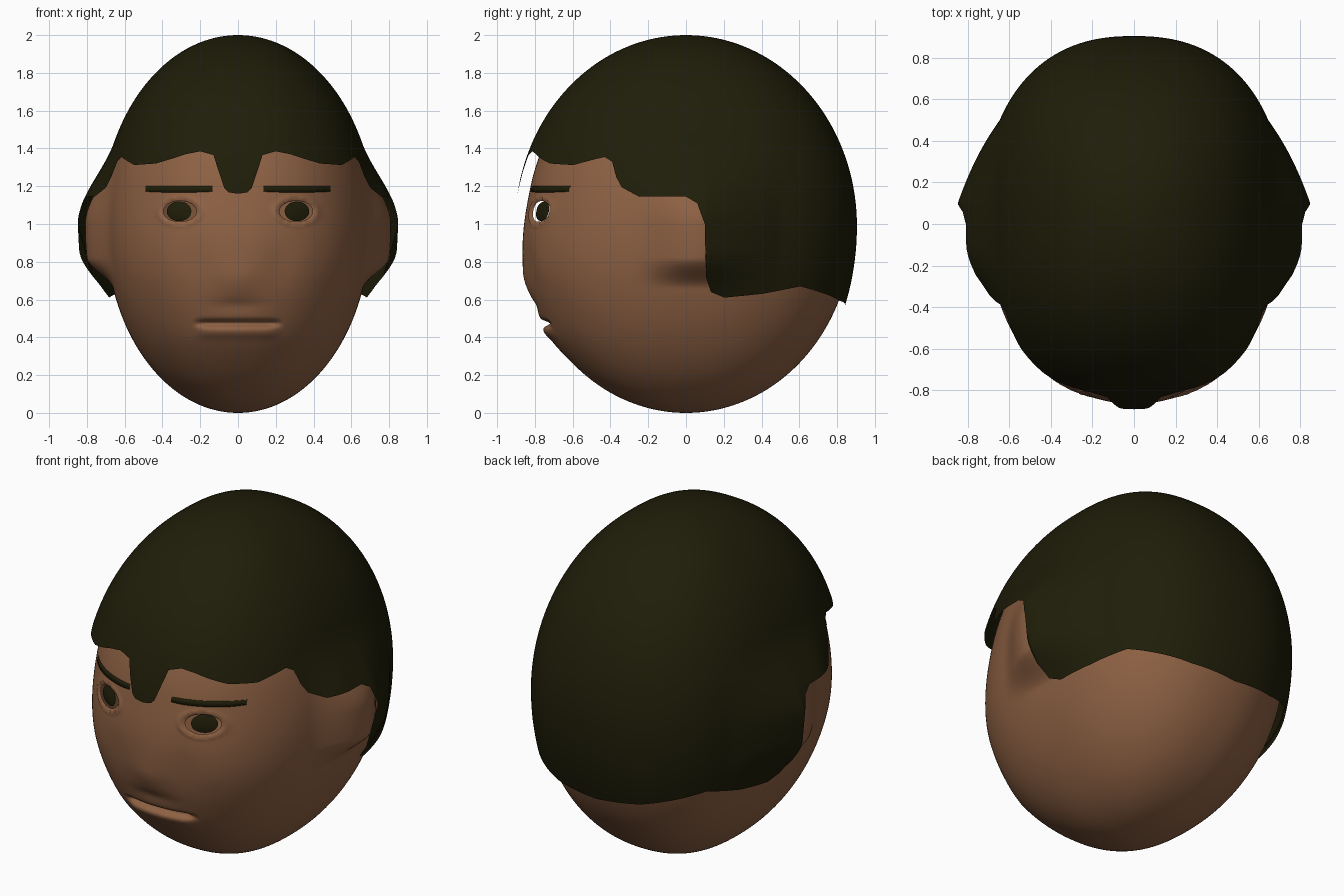
import bpy, bmesh, math
from math import sin, cos, pi, sqrt, exp

if "Cube" in bpy.data.objects:
    bpy.data.objects.remove(bpy.data.objects["Cube"])


def material(name, color):
    m = bpy.data.materials.new(name)
    m.diffuse_color = (*color, 1)
    m.use_nodes = True
    m.node_tree.nodes["Principled BSDF"].inputs["Base Color"].default_value = m.diffuse_color
    return m


SKIN = material("brown skin", (0.27, 0.12, 0.057))
HAIR = material("dark hair", (0.0135, 0.012, 0.0025))


def smooth(a, b, v):
    u = min(1, max(0, (v - a) / (b - a)))
    return u * u * (3 - 2 * u)


def gauss(v, centre, width):
    return exp(-((v - centre) / width) ** 2)


def squarish(t, p):
    """unit x, y of a slightly squared circle, t measured from the front"""
    r = (abs(sin(t)) ** p + abs(cos(t)) ** p) ** (-1 / p)
    return r * sin(t), -r * cos(t)


def finish(bm, name, mat):
    me = bpy.data.meshes.new(name)
    bm.to_mesh(me)
    bm.free()
    me.materials.append(mat)
    for p in me.polygons:
        p.use_smooth = True
    ob = bpy.data.objects.new(name, me)
    bpy.context.collection.objects.link(ob)
    return ob


def face_front(bm):
    bm.normal_update()
    for f in bm.faces:
        if f.normal.y > 0:
            f.normal_flip()


# --- head shape: a rounded ellipsoid with sculpted front and sides
A, B, C, P = 0.70, 0.88, 0.98, 2.25
EX, EZ, ERX, ERZ = 0.308, 1.067, 0.088, 0.055


def eye_dist(x, z):
    return math.hypot((abs(x) - EX) / ERX, (z - EZ) / ERZ)


def front(x, z):
    """y of the face surface at x, z"""
    s = sqrt(max(1e-9, 1 - ((z - C) / C) ** 2))
    y = -B * s * max(0, 1 - (abs(x) / (A * s)) ** P) ** (1 / P)
    w = smooth(0, 0.6, -y)
    ax = abs(x)
    f = 0.035 * smooth(0.7, 1.2, z)                                 # forehead
    m = 1 - smooth(0.15, 0.25, ax)                                  # mouth
    f += m * 0.045 * gauss(z, 0.474, 0.015) - 0.012 * m * gauss(z, 0.425, 0.03)
    f -= 0.014 * gauss(x, 0, 0.35) * gauss(z, 0.40, 0.1)            # chin
    f -= 0.012 * gauss(x, 0, 0.1) * gauss(z, 0.70, 0.09)            # nose
    f += 0.009 * gauss(x, 0, 0.13) * gauss(z, 0.57, 0.035)
    f += 0.012 * gauss(ax, 0.22, 0.1) * gauss(z, 0.78, 0.15)        # cheeks
    d = eye_dist(x, z)                                              # eyelids
    f += 0.010 * gauss(d, 1, 0.12) - 0.008 * gauss(d, 1.25, 0.2)
    return y + w * f


def ear(y, z):
    return (0.11 * smooth(-0.3, 0.06, y) * (1 - smooth(0.08, 0.4, y))
            * smooth(0.66, 0.82, z) * (1 - smooth(1.0, 1.4, z)))


bm = bmesh.new()
COLS, ROWS = 240, 260
top = bm.verts.new((0, 0, 2 * C))
bottom = bm.verts.new((0, 0, 0))
rings = []
for r in range(1, ROWS):
    ring = []
    phi = pi * r / ROWS
    for c in range(COLS):
        u = 2 * pi * c / COLS
        ux, uy = squarish(u - 0.6 * sin(u), P)
        x, y, z = A * sin(phi) * ux, B * sin(phi) * uy, C + C * cos(phi)
        lift = math.copysign(ear(y, z), x) if abs(x) > 0.3 else 0
        if y < 0:
            y = front(x, z)
        ring.append(bm.verts.new((x + lift, y, z)))
    rings.append(ring)
for c in range(COLS):
    n = (c + 1) % COLS
    bm.faces.new((top, rings[0][c], rings[0][n]))
    bm.faces.new((bottom, rings[-1][n], rings[-1][c]))
    for a, b in zip(rings, rings[1:]):
        bm.faces.new((a[c], b[c], b[n], a[n]))
bmesh.ops.recalc_face_normals(bm, faces=bm.faces)

# open eye holes, with the rim pulled onto a clean oval
hole = [v for v in bm.verts if v.co.y < -0.4 and eye_dist(v.co.x, v.co.z) < 1]
bmesh.ops.delete(bm, geom=hole, context='VERTS')
for v in bm.verts:
    if v.is_boundary:
        d = eye_dist(v.co.x, v.co.z)
        s = math.copysign(1, v.co.x)
        x = s * (EX + (abs(v.co.x) - EX) / d)
        z = EZ + (v.co.z - EZ) / d
        v.co = (x, front(x, z), z)
finish(bm, "head", SKIN)

# --- hair: thin cap that ends on a cut hairline (angle from the front, z)
LINE = [(0, 1.16), (4, 1.168), (5.8, 1.19), (11, 1.365), (17.3, 1.385), (24, 1.37),
        (31, 1.345), (39, 1.32), (46, 1.312), (53, 1.335), (59.3, 1.355), (62.7, 1.33),
        (65, 1.25), (67.4, 1.195), (73.8, 1.145), (90, 1.145), (93.8, 1.11),
        (96.3, 1.0), (96.9, 0.72), (98.8, 0.64), (103.8, 0.61), (118, 0.63),
        (134, 0.67), (145, 0.64), (162, 0.595), (180, 0.57)]
HA, HB, HZ, HP = 0.73, 0.905, 0.99, 2.35
UP, LOW = 1.01, 1.15


def squared_angle(t):
    """move a hairline angle from the ellipse onto the squared outline"""
    if t < 42:
        x = sin(math.radians(t))
        y = (1 - x ** HP) ** (1 / HP)
    else:
        y = cos(math.radians(t))
        x = max(0, 1 - abs(y) ** HP) ** (1 / HP)
    return math.degrees(math.atan2(x, y))


LINE = [(squared_angle(t), z) for t, z in LINE]


def hairline(t):
    for (a, za), (b, zb) in zip(LINE, LINE[1:]):
        if a <= t <= b:
            return za + (zb - za) * (t - a) / (b - a)
    return LINE[-1][1]


def hair_point(t, phi):
    edge = hairline(abs(t)) - HZ
    phi = min(phi, math.acos(edge / (UP if edge > 0 else LOW)))
    z = HZ + (UP if phi < pi / 2 else LOW) * cos(phi)
    ux, uy = squarish(math.radians(t), HP)
    x, y = HA * sin(phi) * ux, HB * sin(phi) * uy
    back = 1 - min(1, max(0, (y - 0.1) / 0.4))
    bump = (0.12 * smooth(-0.45, -0.1, y) * back
            * smooth(0.58, 0.86, z) * (1 - smooth(1.0, 1.43, z)))
    if abs(x) > 0.3:
        x += math.copysign(bump, x)
    return x, y, z


bm = bmesh.new()
half = sorted(set(range(0, 180, 2)) | {t for t, z in LINE})
angles = half + [-t for t in reversed(half[1:-1])]
N = 64
crown = bm.verts.new((0, 0, 2.0))
cols = [[bm.verts.new(hair_point(t, 1.97 * k / N)) for k in range(1, N + 1)] for t in angles]
for i, a in enumerate(cols):
    b = cols[(i + 1) % len(cols)]
    bm.faces.new((crown, a[0], b[0]))
    for k in range(N - 1):
        bm.faces.new((a[k], a[k + 1], b[k + 1], b[k]))
bmesh.ops.remove_doubles(bm, verts=bm.verts, dist=1e-5)
bmesh.ops.recalc_face_normals(bm, faces=bm.faces)
bm.normal_update()
if sum(f.normal.z * f.calc_area() for f in bm.faces) < 0:
    bmesh.ops.reverse_faces(bm, faces=bm.faces)
finish(bm, "hair", HAIR)

for s, side in ((1, "left"), (-1, "right")):
    # eyebrow: narrow strip laid on the forehead, edges sunk in
    bm = bmesh.new()
    rows = []
    for i in range(25):
        x = s * (0.135 + 0.355 * i / 24)
        drop = 0.008 * smooth(0, 1, abs(i - 12) / 12 - 0.5)
        rows.append([bm.verts.new((x, front(x, z) + d, z)) for z, d in
                     ((1.167 + drop, 0.004), (1.169 + drop, -0.004),
                      (1.199, -0.004), (1.201, 0.004))])
    for a, b in zip(rows, rows[1:]):
        for k in range(3):
            bm.faces.new((a[k], b[k], b[k + 1], a[k + 1]))
    face_front(bm)
    finish(bm, side + "_eyebrow", HAIR)

    # iris: oval disc just behind the eye opening
    bm = bmesh.new()
    bmesh.ops.create_circle(bm, cap_ends=True, cap_tris=True, segments=32, radius=1)
    for v in bm.verts:
        r = v.co.length
        x, z = s * (0.312 + 0.065 * v.co.x), 1.067 + 0.052 * v.co.y
        v.co = (x, front(x, z) + 0.004 + 0.012 * r, z)
    face_front(bm)
    finish(bm, side + "_iris", HAIR)
